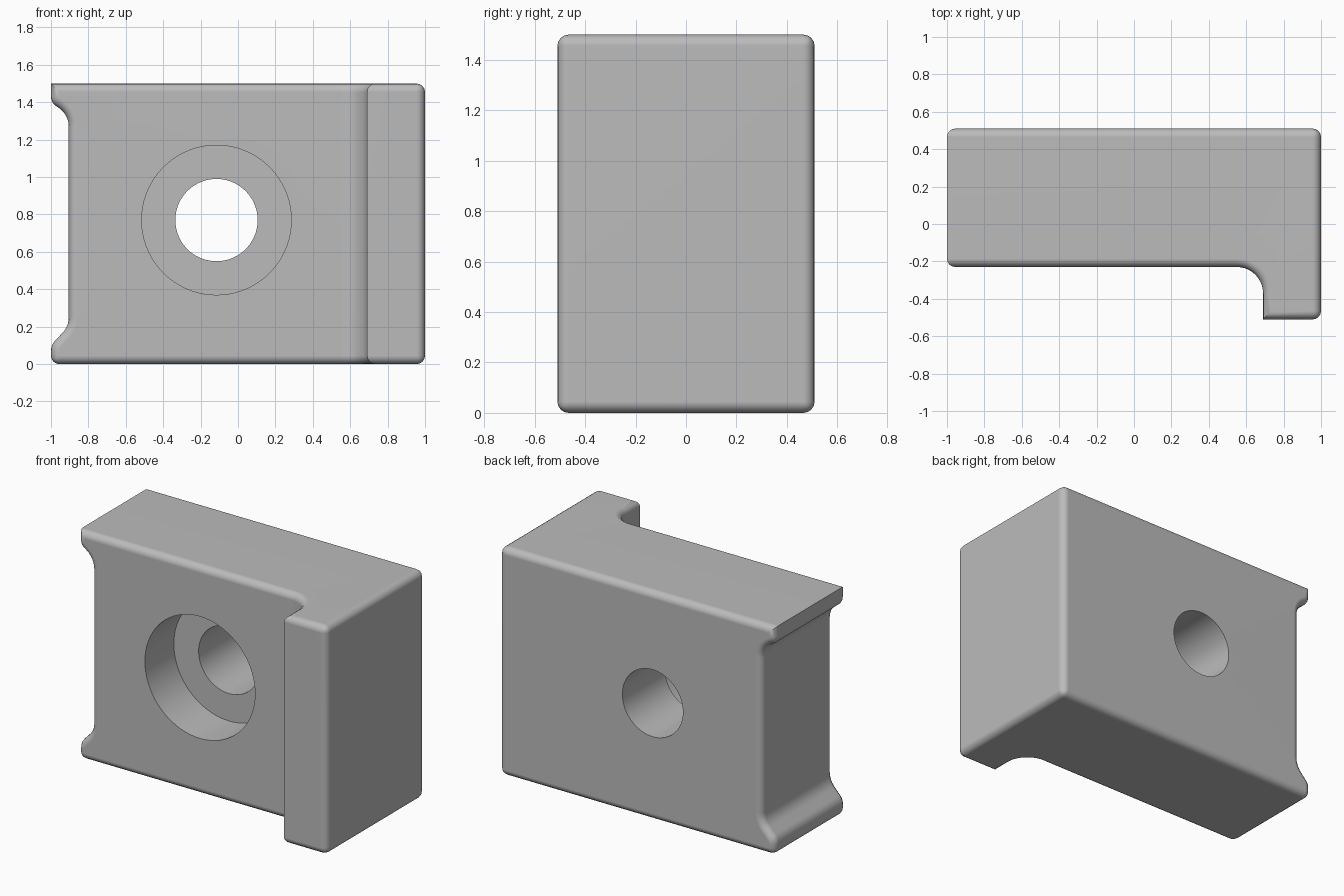
import bpy
import bmesh
from math import cos, sin, radians, pi
from mathutils import Matrix, Vector

cube = bpy.data.objects.get("Cube")
if cube:
    bpy.data.objects.remove(cube, do_unlink=True)

HEIGHT, HALF_DEPTH = 1.5, 0.51
STEP_Y, PAD_X = -0.23, 0.69
ROUND = 0.045


def arc(cx, cy, r, start, end, steps=6):
    angles = [radians(start + (end - start) * i / steps) for i in range(steps + 1)]
    return [(cx + r * cos(a), cy + r * sin(a)) for a in angles]


def make_object(name, bm):
    bmesh.ops.recalc_face_normals(bm, faces=bm.faces[:])
    mesh = bpy.data.meshes.new(name)
    bm.to_mesh(mesh)
    bm.free()
    obj = bpy.data.objects.new(name, mesh)
    bpy.context.collection.objects.link(obj)
    return obj


def prism(name, points, offset):
    bm = bmesh.new()
    face = bm.faces.new([bm.verts.new(p) for p in points])
    result = bmesh.ops.extrude_face_region(bm, geom=[face])
    verts = [v for v in result["geom"] if isinstance(v, bmesh.types.BMVert)]
    bmesh.ops.translate(bm, verts=verts, vec=offset)
    return make_object(name, bm)


def cylinder(name, radius, y0, y1):
    bm = bmesh.new()
    place = Matrix.Translation((-0.115, (y0 + y1) / 2, 0.77)) @ Matrix.Rotation(pi / 2, 4, "X")
    bmesh.ops.create_cone(bm, cap_ends=True, segments=72, radius1=radius,
                          radius2=radius, depth=y1 - y0, matrix=place)
    return make_object(name, bm)


def activate(obj):
    bpy.ops.object.select_all(action="DESELECT")
    obj.select_set(True)
    bpy.context.view_layer.objects.active = obj


def cut(obj, cutter):
    mod = obj.modifiers.new("Cut", "BOOLEAN")
    mod.operation, mod.solver, mod.object = "DIFFERENCE", "EXACT", cutter
    activate(obj)
    bpy.ops.object.modifier_apply(modifier=mod.name)
    bpy.data.objects.remove(cutter, do_unlink=True)


# Block with the recessed side between two flared lips
outline = [(1, 0), (1, HEIGHT), (-1, HEIGHT)]
outline += arc(-0.94, 1.43, 0.06, 180, 235)
outline += arc(-1.025, 1.27, 0.12, 55, 0)
outline += arc(-1.025, 0.25, 0.12, 0, -45)
outline += arc(-0.92, 0.07, 0.08, 135, 180)
outline += [(-1, 0)]
block = prism("clamp_block", [(x, -HALF_DEPTH, z) for x, z in outline],
              Vector((0, 2 * HALF_DEPTH, 0)))

# Front step that leaves the pad, with a filleted inner corner
step = [(-1.5, -1), (-1.5, STEP_Y)]
step += arc(PAD_X - 0.14, STEP_Y - 0.14, 0.14, 90, 0, 10)
step += [(PAD_X, -1)]
cut(block, prism("step_cutter", [(x, y, -0.5) for x, y in step], Vector((0, 0, 3))))

# Rounded outer edges; the pad's inner edge and the upper lip edge stay sharp
bm = bmesh.new()
bm.from_mesh(block.data)
bmesh.ops.remove_doubles(bm, verts=bm.verts[:], dist=0.0005)


def is_rounded(edge):
    if len(edge.link_faces) != 2 or edge.calc_face_angle(0) < 0.6:
        return False
    a, b = (v.co for v in edge.verts)
    mid = (a + b) / 2
    pad_edge = (abs(a.x - b.x) < 0.01 and abs(mid.x - PAD_X) < 0.01
                and abs(mid.y + HALF_DEPTH) < 0.01)
    lip_edge = mid.x < -0.99 and mid.z > HEIGHT - 0.01
    return not (pad_edge or lip_edge)


bmesh.ops.bevel(bm, geom=[e for e in bm.edges if is_rounded(e)], offset=ROUND,
                offset_type="OFFSET", segments=4, profile=0.5,
                affect="EDGES", clamp_overlap=False)
bmesh.ops.recalc_face_normals(bm, faces=bm.faces[:])
bm.to_mesh(block.data)
bm.free()

# Counterbore and through hole
cut(block, cylinder("counterbore_cutter", 0.4, -0.8, 0.07))
cut(block, cylinder("hole_cutter", 0.22, -0.7, 0.8))

# Finish
grey = bpy.data.materials.new("plain_grey")
grey.use_nodes = True
colour = (0.5, 0.5, 0.5, 1)
grey.diffuse_color = colour
grey.node_tree.nodes["Principled BSDF"].inputs["Base Color"].default_value = colour
block.data.materials.clear()
block.data.materials.append(grey)
activate(block)
bpy.ops.object.shade_smooth_by_angle(angle=radians(35))
weighted = block.modifiers.new("Weighted normals", "WEIGHTED_NORMAL")
weighted.keep_sharp = True
